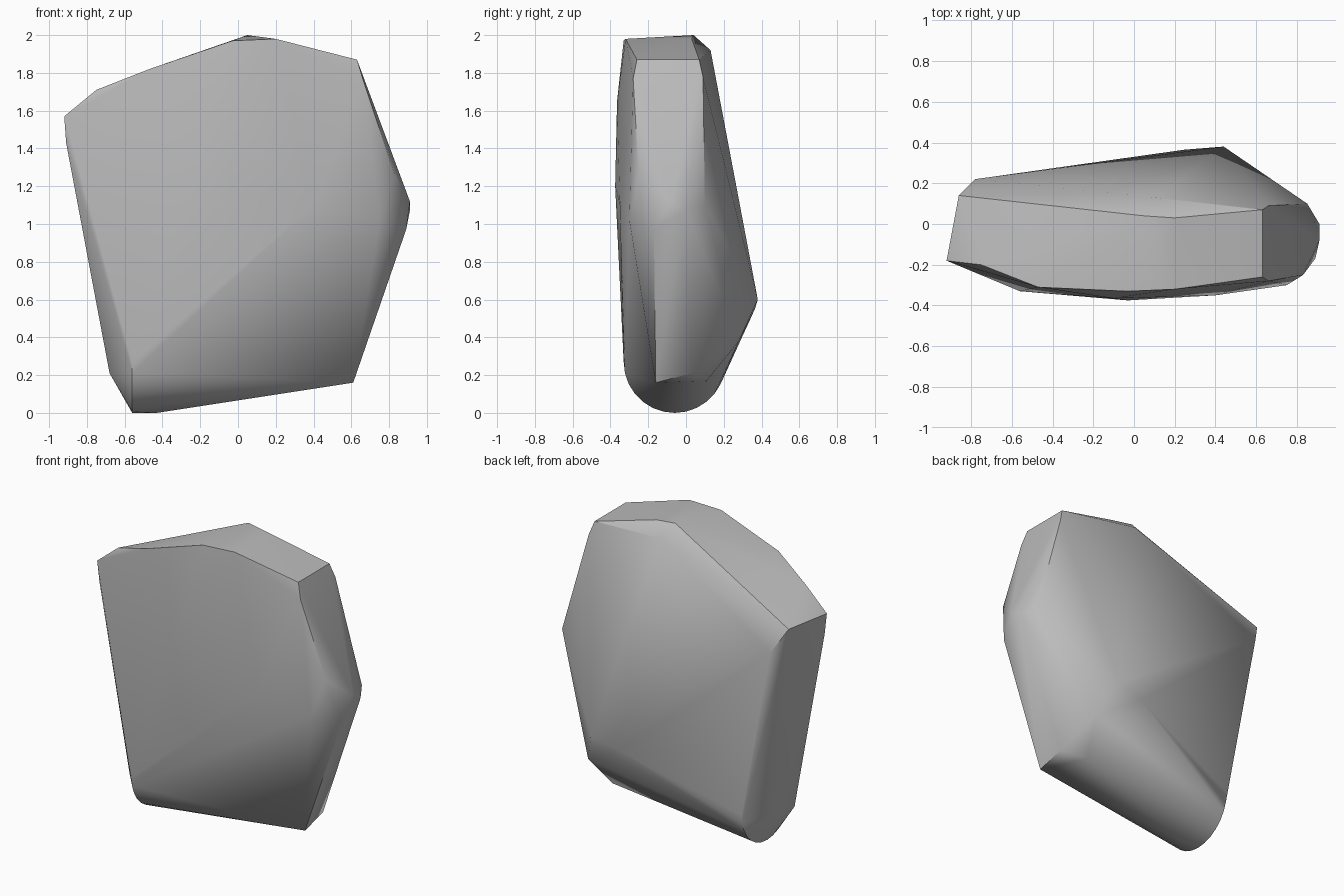
import bpy
import bmesh
import math

# Remove only the default cube
default_cube = bpy.data.objects.get("Cube")
if default_cube:
    bpy.data.objects.remove(default_cube, do_unlink=True)


def make_material(name, colour):
    """Flat material with matching viewport and render colour."""
    material = bpy.data.materials.new(name)
    material.use_nodes = True
    material.diffuse_color = colour
    shader = next(n for n in material.node_tree.nodes if n.type == "BSDF_PRINCIPLED")
    shader.inputs["Base Color"].default_value = colour
    return material


def arc(x, centre_y, centre_z, radius, steps):
    """Half circle below a centre, in the plane of constant x."""
    points = []
    for i in range(steps + 1):
        angle = math.pi * (1 + i / steps)
        points.append((x,
                       centre_y + radius * math.cos(angle),
                       centre_z + radius * math.sin(angle)))
    return points


def hull_object(name, points, material, sharp_angle):
    """Wrap corner points in a convex skin with smooth shading and sharp creases."""
    bm = bmesh.new()
    for point in points:
        bm.verts.new(point)
    result = bmesh.ops.convex_hull(bm, input=bm.verts[:])
    unused = set(result["geom_interior"]) | set(result["geom_unused"])
    loose = [v for v in unused if isinstance(v, bmesh.types.BMVert) and v.is_valid]
    bmesh.ops.delete(bm, geom=loose, context="VERTS")
    bmesh.ops.recalc_face_normals(bm, faces=bm.faces[:])
    mesh = bpy.data.meshes.new(name)
    bm.to_mesh(mesh)
    bm.free()
    mesh.materials.append(material)
    rock = bpy.data.objects.new(name, mesh)
    bpy.context.collection.objects.link(rock)
    bpy.ops.object.select_all(action="DESELECT")
    rock.select_set(True)
    bpy.context.view_layer.objects.active = rock
    bpy.ops.object.shade_smooth_by_angle(angle=math.radians(sharp_angle))
    return rock


# Crest along the front of the top
front_crest = [
    (-.92, -.18, 1.57), (-.75, -.2, 1.71), (-.47, -.31, 1.82),
    (-.03, -.33, 1.97), (.2, -.32, 1.98), (.63, -.26, 1.87),
]

# Crest and chamfer along the back of the top
back_crest = [
    (-.86, .14, 1.57), (-.78, .22, 1.42), (.05, .04, 2),
    (.2, .03, 1.98), (.1, .13, 1.92), (.63, .07, 1.87), (.66, .09, 1.78),
]

# Gentle swelling of the front face
front_swell = [
    (-.03, -.375, 1.2), (.4, -.35, 1.1), (.75, -.3, 1.02),
    (-.91, -.17, 1.43), (-.1, -.365, 1.65), (.66, -.28, 1.77),
]

# Blunt nose on the left side
side_nose = [
    (.83, -.25, 1.26), (.89, -.17, .97), (.91, -.08, 1.12),
    (.91, 0, 1.07), (.85, .1, 1.1),
]

# Hump low on the back, running down to the base corner
back_hump = [
    (.44, .38, .6), (.25, .365, .55), (.53, .28, .38),
    (.47, .11, .17), (.61, .03, .21), (.61, -.16, .16),
]

# Rounded foot at the right end
foot = arc(-.56, -.06, .27, .27, 14)
foot += [(-.43, -.06, 0), (-.68, -.18, .21), (-.67, .02, .23)]

stone = make_material("stone grey", (.5, .5, .5, 1))
hull_object("rock", front_crest + back_crest + front_swell + side_nose + back_hump + foot,
            stone, 32)
